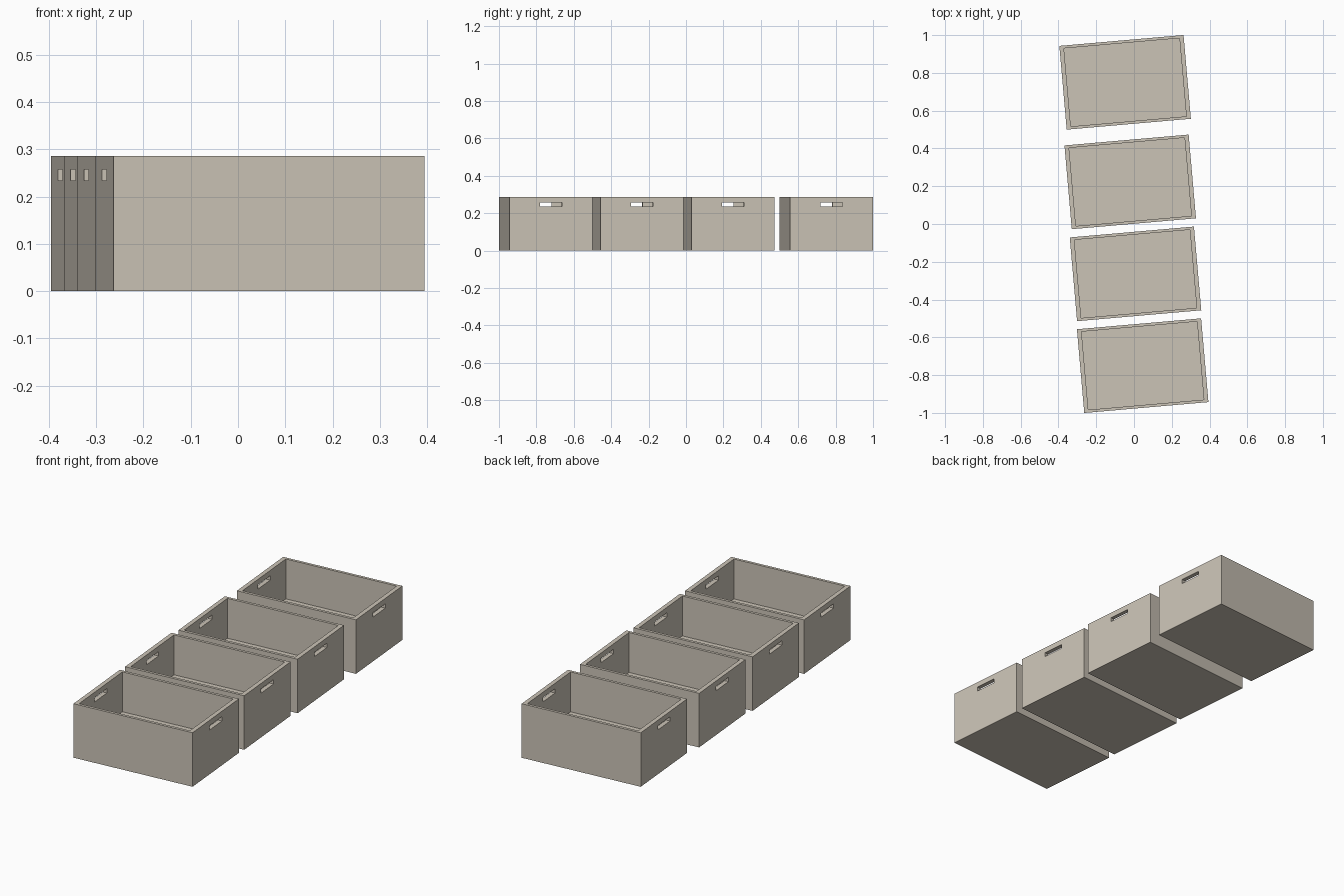
import bpy, math
from mathutils import Matrix, Vector

if "Cube" in bpy.data.objects:
    bpy.data.objects.remove(bpy.data.objects["Cube"])

W, D, H = 0.66, 0.445, 0.286      # outer size of one crate
END, SIDE, FLOOR = 0.023, 0.015, 0.075
TILT = math.radians(5)

mat = bpy.data.materials.new("warm_grey_board")
mat.diffuse_color = (0.60, 0.55, 0.47, 1)
mat.use_nodes = True
mat.node_tree.nodes["Principled BSDF"].inputs["Base Color"].default_value = mat.diffuse_color


def block(name, size, centre):
    """Axis-aligned box with its size baked into the mesh."""
    bpy.ops.mesh.primitive_cube_add(size=1)
    ob = bpy.context.object
    ob.name = name
    ob.data.transform(Matrix.Translation(Vector(centre)) @ Matrix.Diagonal((*size, 1)))
    return ob


def cut(target, cutter):
    """Subtract the cutter from the target and discard it."""
    mod = target.modifiers.new("cut", 'BOOLEAN')
    mod.operation = 'DIFFERENCE'
    mod.solver = 'EXACT'
    mod.object = cutter
    bpy.context.view_layer.objects.active = target
    bpy.ops.object.modifier_apply(modifier=mod.name)
    bpy.data.objects.remove(cutter, do_unlink=True)


# one open crate, hollowed out, with a hand slot through both ends
crate = block("storage_crate_1", (W, D, H), (0, 0, H / 2))
cut(crate, block("hollow_cutter", (W - 2 * END, D - 2 * SIDE, H), (0, 0, FLOOR + H / 2)))
cut(crate, block("hand_slot_cutter", (W + 0.2, 0.118, 0.023), (0, 0, 0.246)))
crate.data.materials.clear()
crate.data.materials.append(mat)

# row of four slightly turned crates, front to back
spots = [(0.046, -0.75), (0.008, -0.264), (-0.02, 0.223), (-0.047, 0.75)]
for i, (x, y) in enumerate(spots):
    ob = crate
    if i:
        ob = bpy.data.objects.new(f"storage_crate_{i + 1}", crate.data.copy())
        bpy.context.collection.objects.link(ob)
    ob.location = (x, y, 0)
    ob.rotation_euler.z = TILT
